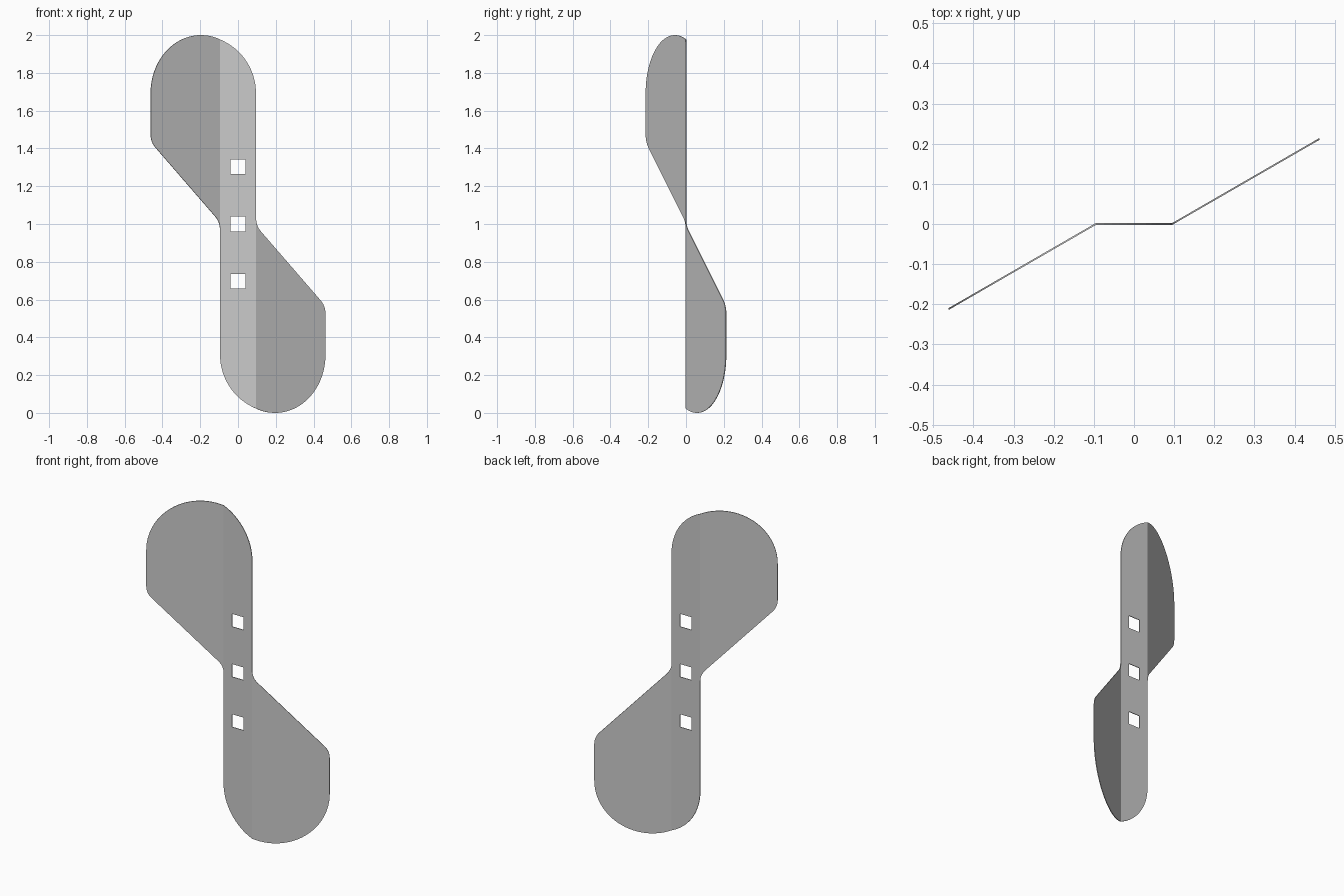
import bpy
import bmesh
from math import acos, cos, sin, tan, radians, pi
from mathutils import Vector

cube = bpy.data.objects.get("Cube")
if cube:
    bpy.data.objects.remove(cube, do_unlink=True)

FOLD = 0.095        # half width of the flat spine
ANGLE = radians(30)  # bend of both wings
RADIUS = 0.307      # rounded blade end
CORNER = 0.097      # small corner rounding
HOLE = 0.0385       # half size of a square hole
HOLE_HEIGHTS = (0.698, 1.0, 1.302)


def arc(cx, cz, r, start, end, steps):
    return [(cx + r * cos(start + (end - start) * i / steps),
             cz + r * sin(start + (end - start) * i / steps)) for i in range(steps + 1)]


def half_turn(points):
    return [(-u, 2 - z) for u, z in points]


# Flat pattern: rounded blade end, split where the fold crosses it
centre = FOLD - RADIUS
outer = centre - RADIUS
top = 2 - RADIUS
cross = acos((-FOLD - centre) / RADIUS)
reach = CORNER * tan(pi / 8)
spine_arc = arc(centre, top, RADIUS, 0, cross, 16)
wing = arc(centre, top, RADIUS, cross, pi, 28)
wing += arc(outer + CORNER, 1.434 + reach, CORNER, pi, pi * 1.25, 8)
wing += arc(-FOLD - CORNER, 1.01 - reach, CORNER, pi / 4, 0, 8)
notch = [wing[-1]]
spine = spine_arc + notch + half_turn(spine_arc) + half_turn(notch)

bm = bmesh.new()
for outline in (spine, wing, half_turn(wing)):
    bm.faces.new([bm.verts.new((u, 0, z)) for u, z in outline])
bmesh.ops.remove_doubles(bm, verts=bm.verts, dist=0.0001)


def cut_spine(point, normal):
    faces = [f for f in bm.faces if abs(f.calc_center_median().x) < FOLD]
    geom = set(faces)
    for f in faces:
        geom.update(f.edges)
        geom.update(f.verts)
    bmesh.ops.bisect_plane(bm, geom=list(geom), plane_co=point, plane_no=normal, dist=0.00001)


# Square holes through the spine
for z in HOLE_HEIGHTS:
    for side in (-HOLE, HOLE):
        cut_spine((0, 0, z + side), (0, 0, 1))
for side in (-HOLE, HOLE):
    cut_spine((side, 0, 0), (1, 0, 0))


def in_hole(face):
    c = face.calc_center_bounds()
    return abs(c.x) < HOLE * 0.9 and any(abs(c.z - z) < HOLE * 0.5 for z in HOLE_HEIGHTS) \
        and len(face.verts) == 4


bmesh.ops.delete(bm, geom=[f for f in bm.faces if in_hole(f)], context="FACES")

# Bend the wings: one forward, the other backward
for v in bm.verts:
    extra = abs(v.co.x) - FOLD
    if extra > 0:
        sign = 1 if v.co.x > 0 else -1
        v.co = Vector((sign * (FOLD + extra * cos(ANGLE)), sign * extra * sin(ANGLE), v.co.z))
bmesh.ops.recalc_face_normals(bm, faces=bm.faces)

mesh = bpy.data.meshes.new("bent_blade")
bm.to_mesh(mesh)
bm.free()
blade = bpy.data.objects.new("bent_blade", mesh)
bpy.context.collection.objects.link(blade)

# Thin sheet thickness
sheet = blade.modifiers.new("sheet_thickness", "SOLIDIFY")
sheet.thickness = 0.004
sheet.offset = 0

# Plain grey
grey = bpy.data.materials.new("light_grey")
grey.use_nodes = True
colour = (0.6, 0.6, 0.6, 1)
grey.diffuse_color = colour
grey.node_tree.nodes["Principled BSDF"].inputs["Base Color"].default_value = colour
mesh.materials.append(grey)
